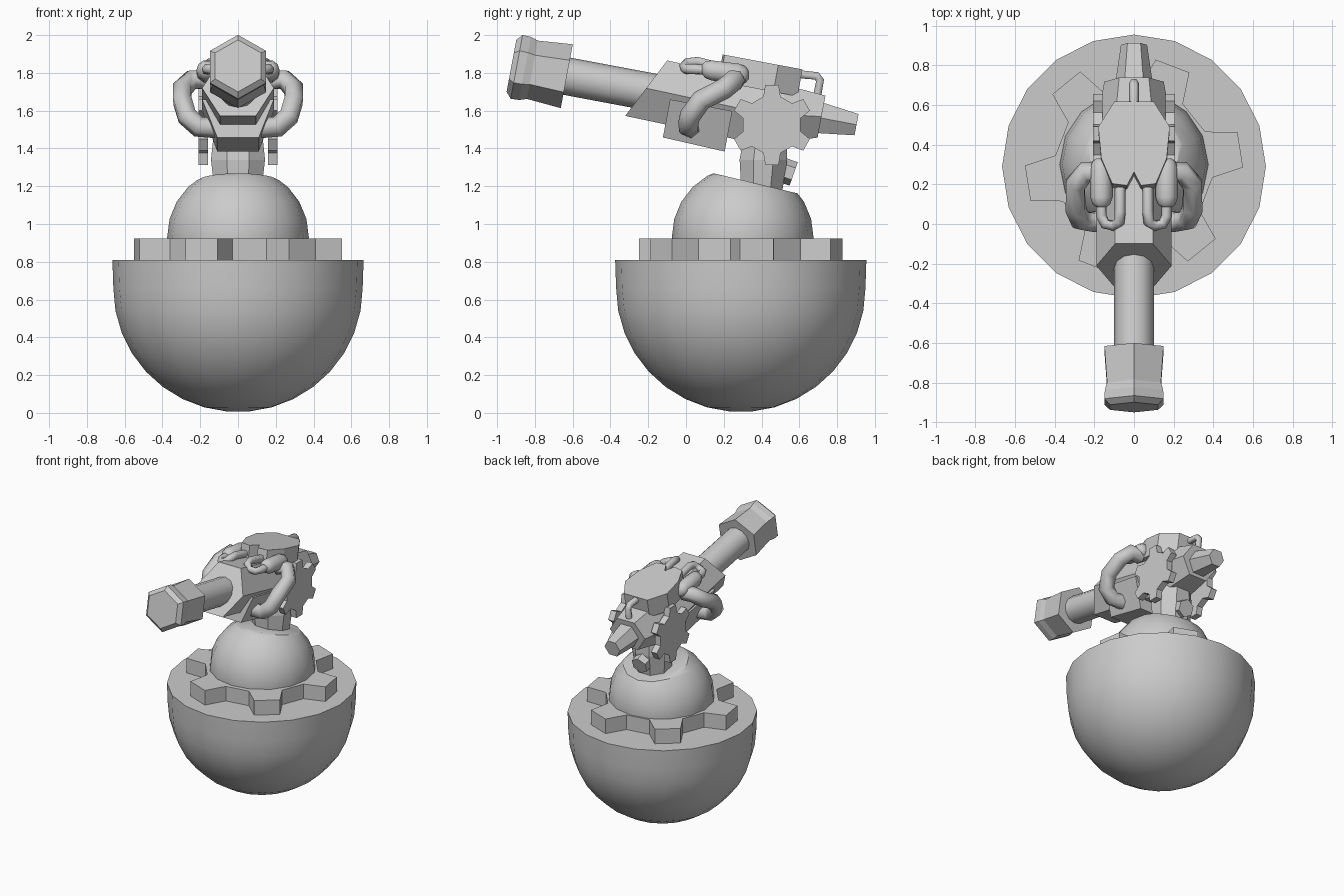
import bpy, bmesh, math
from mathutils import Vector

if "Cube" in bpy.data.objects:
    bpy.data.objects.remove(bpy.data.objects["Cube"])

TILT = math.radians(10.6)
C, S = math.cos(TILT), math.sin(TILT)
CY = 0.29  # y centre of the base


def gun(x, u, v):
    """Gun space (side, forward, up) to world."""
    return Vector((x, 0.45 - C * u + S * v, 1.58 + S * u + C * v))


def finish(name, bm, smooth=0):
    bmesh.ops.recalc_face_normals(bm, faces=bm.faces)
    me = bpy.data.meshes.new(name)
    bm.to_mesh(me)
    bm.free()
    ob = bpy.data.objects.new(name, me)
    bpy.context.collection.objects.link(ob)
    if smooth:
        bpy.ops.object.select_all(action='DESELECT')
        ob.select_set(True)
        bpy.context.view_layer.objects.active = ob
        bpy.ops.object.shade_smooth_by_angle(angle=math.radians(smooth))
    return ob


def loft(name, rings, smooth=0):
    """Skin a list of closed rings and cap both ends."""
    bm = bmesh.new()
    vs = [[bm.verts.new(p) for p in r] for r in rings]
    n = len(vs[0])
    for a, b in zip(vs, vs[1:]):
        for i in range(n):
            j = (i + 1) % n
            bm.faces.new((a[i], a[j], b[j], b[i]))
    bm.faces.new(vs[0])
    bm.faces.new(vs[-1])
    return finish(name, bm, smooth)


def poly(n, r, rot=0, sy=1):
    return [(r * math.cos(2 * math.pi * i / n + rot), sy * r * math.sin(2 * math.pi * i / n + rot))
            for i in range(n)]


def gun_lathe(name, profile, n, rot=0, smooth=0):
    """Profile of (u, radius, v offset) round the barrel axis."""
    return loft(name, [[gun(a, u, b + v) for a, b in poly(n, r, rot)] for u, r, v in profile], smooth)


def gear_outline(scale, phase, teeth=6):
    pts = []
    for k in range(teeth):
        for r, d in ((0.40, -17), (0.55, -9.5), (0.55, 9.5), (0.40, 17)):
            a = math.radians(phase + 360 / teeth * k + d)
            pts.append((r * scale * math.cos(a), r * scale * math.sin(a)))
    return pts


def hose(name, pts, r, res=1):
    cu = bpy.data.curves.new(name, 'CURVE')
    cu.dimensions = '3D'
    cu.bevel_depth = r
    cu.bevel_resolution = res
    cu.use_fill_caps = True
    sp = cu.splines.new('POLY')
    sp.points.add(len(pts) - 1)
    for p, q in zip(sp.points, pts):
        p.co = (*q, 1)
    ob = bpy.data.objects.new(name, cu)
    bpy.context.collection.objects.link(ob)


# Round base bowl with flat top
prof = [(0.665, 0.81), (0.66, 0.66)]
for i in range(1, 9):
    a = math.radians(i * 10.6)
    prof.append((0.66 * math.cos(a), 0.66 - 0.655 * math.sin(a)))
loft("base_bowl", [[(x, CY + y, z) for x, y in poly(20, r)] for r, z in prof], 40)

# Toothed ring on the base
loft("base_gear", [[(x, CY + y, z) for x, y in gear_outline(1, 9)] for z in (0.80, 0.923)])

# Dome with its top sliced by a sloping plane
bm = bmesh.new()
bmesh.ops.create_uvsphere(bm, u_segments=16, v_segments=12, radius=0.375)
bmesh.ops.translate(bm, verts=bm.verts, vec=(0, 0.3, 0.93))
for co, no in (((0, 0, 0.9), (0, 0, -1)), ((0, 0.14, 1.27), (0, 0.233, 0.972))):
    bmesh.ops.bisect_plane(bm, geom=bm.verts[:] + bm.edges[:] + bm.faces[:],
                           plane_co=co, plane_no=no, clear_outer=True)
    bmesh.ops.holes_fill(bm, edges=[e for e in bm.edges if e.is_boundary])
finish("dome", bm, 35)

# Neck and its rear stub
loft("neck", [[(x, 0.40 + dy + y, z) for x, y in poly(8, r, math.pi / 8, 0.88)]
              for r, z, dy in ((0.13, 1.15, 0), (0.155, 1.34, 0.01), (0.14, 1.47, 0.02))])
d, e = Vector((0, 0.94, -0.33)), Vector((0, 0.33, 0.94))
loft("rear_stub", [[Vector((a, 0.57, 1.265)) + d * t + e * b for a, b in poly(6, 0.066, math.pi / 6)]
                   for t in (-0.18, 0)])

# Hexagonal gun body: raked front, tapered rear
rings = []
for u, r, sy, off, rake in ((0.675, 0.19, 1, 0.015, 0.5), (0.12, 0.19, 1, 0, 0),
                            (-0.05, 0.19, 0.95, 0.01, 0), (-0.265, 0.15, 0.87, 0.038, 0)):
    rings.append([gun(a, u - rake * b, b + off) for a, b in poly(6, r, 0, sy)])
loft("gun_body", rings)

# Tapered block under the body
loft("lower_block", [[gun(x, u, v) for x, v in ((-0.19, -0.02), (-0.11, low), (0.11, low), (0.19, -0.02))]
                     for u, low in ((0.54, -0.225), (0.205, -0.238))])

# Barrel, muzzle and rear nozzle
gun_lathe("barrel", [(0.4, 0.1, 0), (1.15, 0.1, 0)], 12, 0, 40)
gun_lathe("muzzle", [(1.10, 0.172, 0), (1.285, 0.157, 0), (1.325, 0.17, 0), (1.37, 0.172, 0),
                     (1.398, 0.14, 0)], 6, math.pi / 2)
gun_lathe("rear_nozzle", [(-0.2, 0.103, 0.03), (-0.455, 0.066, 0.03)], 6, 0)

# Raised top cover with a notch in its front edge
half = [(0.035, 0.31), (0.11, 0.3), (0.165, 0.17), (0.18, 0.01), (0.10, -0.12)]
plan = [(0, 0.24)] + half + [(-x, u) for x, u in reversed(half)]
loft("top_cover", [[gun(x, u, v) for x, u in plan] for v in (0.12, 0.265)])

# Small handle behind the cover
hose("rear_handle", [gun(0, -0.09, 0.235), gun(0, -0.20, 0.245), gun(0, -0.222, 0.225),
                     gun(0, -0.222, 0.13)], 0.025)

# Mirrored side parts
for side, s in (("right", 1), ("left", -1)):
    loft(f"{side}_pivot_gear", [[(s * x, 0.455 + a, 1.525 + b) for a, b in gear_outline(0.39, 90)]
                                for x in (0.16, 0.208)])
    hose(f"{side}_thick_hose", [(s * x, y, z) for x, y, z in (
        (0.16, 0.26, 1.76), (0.245, 0.26, 1.765), (0.295, 0.20, 1.715), (0.295, 0.08, 1.655),
        (0.27, 0.02, 1.57), (0.21, 0.01, 1.515), (0.12, 0.02, 1.51))], 0.056)
    cap = [(0.085, 0.025), (0.10, 0.045), (0.135, 0.056), (0.28, 0.056), (0.315, 0.045), (0.33, 0.025)]
    loft(f"{side}_canister", [[(s * (0.165 + a), y, 1.805 - 0.12 * (y - 0.2) + b)
                               for a, b in poly(10, r)] for y, r in cap], 40)
    hose(f"{side}_thin_hose", [(s * x, y, z) for x, y, z in (
        (0.07, 0.18, 1.83), (0.07, 0.06, 1.86), (0.075, 0.01, 1.855), (0.10, -0.01, 1.83),
        (0.145, 0.0, 1.82), (0.165, 0.04, 1.82), (0.165, 0.12, 1.815))], 0.028)
